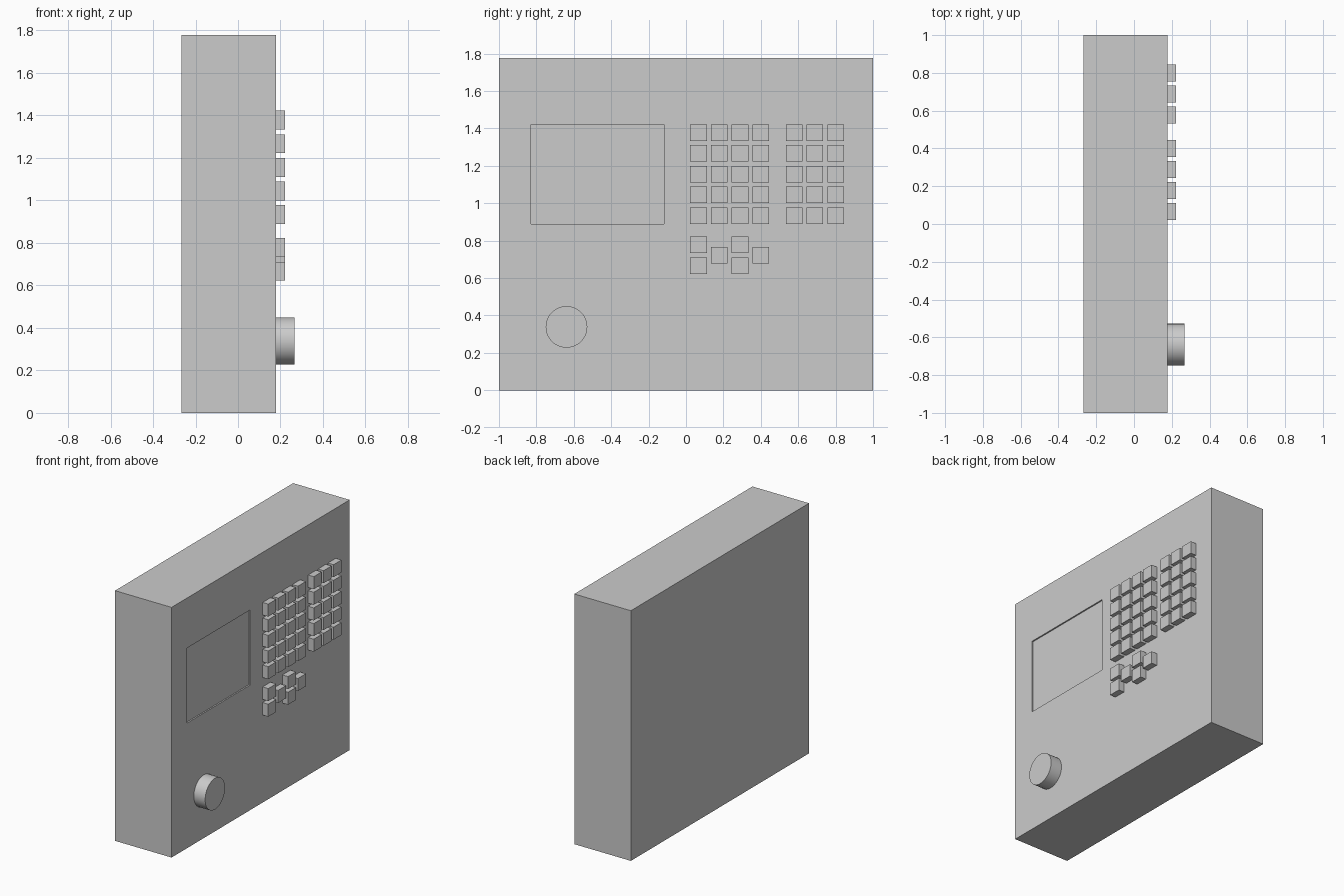
import bpy, math

if "Cube" in bpy.data.objects:
    bpy.data.objects.remove(bpy.data.objects["Cube"])

U = 2 / 90          # design grid: the body is 90 x 80 x 20 units
FACE_X = 8 * U      # plane of the front panel


def box(name, lo, hi):
    """Axis-aligned box between two corners."""
    bpy.ops.mesh.primitive_cube_add(size=1)
    ob = bpy.context.object
    ob.name = ob.data.name = name
    for v in ob.data.vertices:
        v.co = [h if c > 0 else l for c, l, h in zip(v.co, lo, hi)]
    return ob


# Cabinet with a shallow recessed screen
cabinet = box("cabinet", (-12 * U, -1, 0), (FACE_X, 1, 80 * U))
cutter = box("screen_cutter", (FACE_X - 0.01, -0.828, 40 * U), (FACE_X + 0.1, -0.117, 64 * U))
cutter.hide_render = True
mod = cabinet.modifiers.new("screen_recess", 'BOOLEAN')
mod.operation = 'DIFFERENCE'
mod.solver = 'EXACT'
mod.object = cutter
bpy.context.view_layer.objects.active = cabinet
bpy.ops.object.modifier_apply(modifier=mod.name)
bpy.data.objects.remove(cutter)


def key(name, y, z):
    """Square push key, 4 units wide and 2 deep, from its lower corner in units."""
    box(name, (FACE_X, y * U, z * U), (FACE_X + 2 * U, (y + 4) * U, (z + 4) * U))


# Main and side keypads
for row in range(5):
    for col in range(4):
        key(f"main_key_{row}_{col}", 1 + 5 * col, 40 + 5 * row)
    for col in range(3):
        key(f"side_key_{row}_{col}", 24 + 5 * col, 40 + 5 * row)

# Staggered lower keys
for i, (y, z) in enumerate([(1, 33), (1, 28), (6, 30.5), (11, 33), (11, 28), (16, 30.5)]):
    key(f"lower_key_{i}", y, z)

# Round knob
bpy.ops.mesh.primitive_cylinder_add(
    vertices=64, radius=5 * U, depth=4 * U,
    location=(FACE_X + 2 * U, -28.75 * U, 15.25 * U), rotation=(0, math.pi / 2, 0))
bpy.context.object.name = "knob"
bpy.ops.object.shade_smooth_by_angle(angle=math.radians(30))
